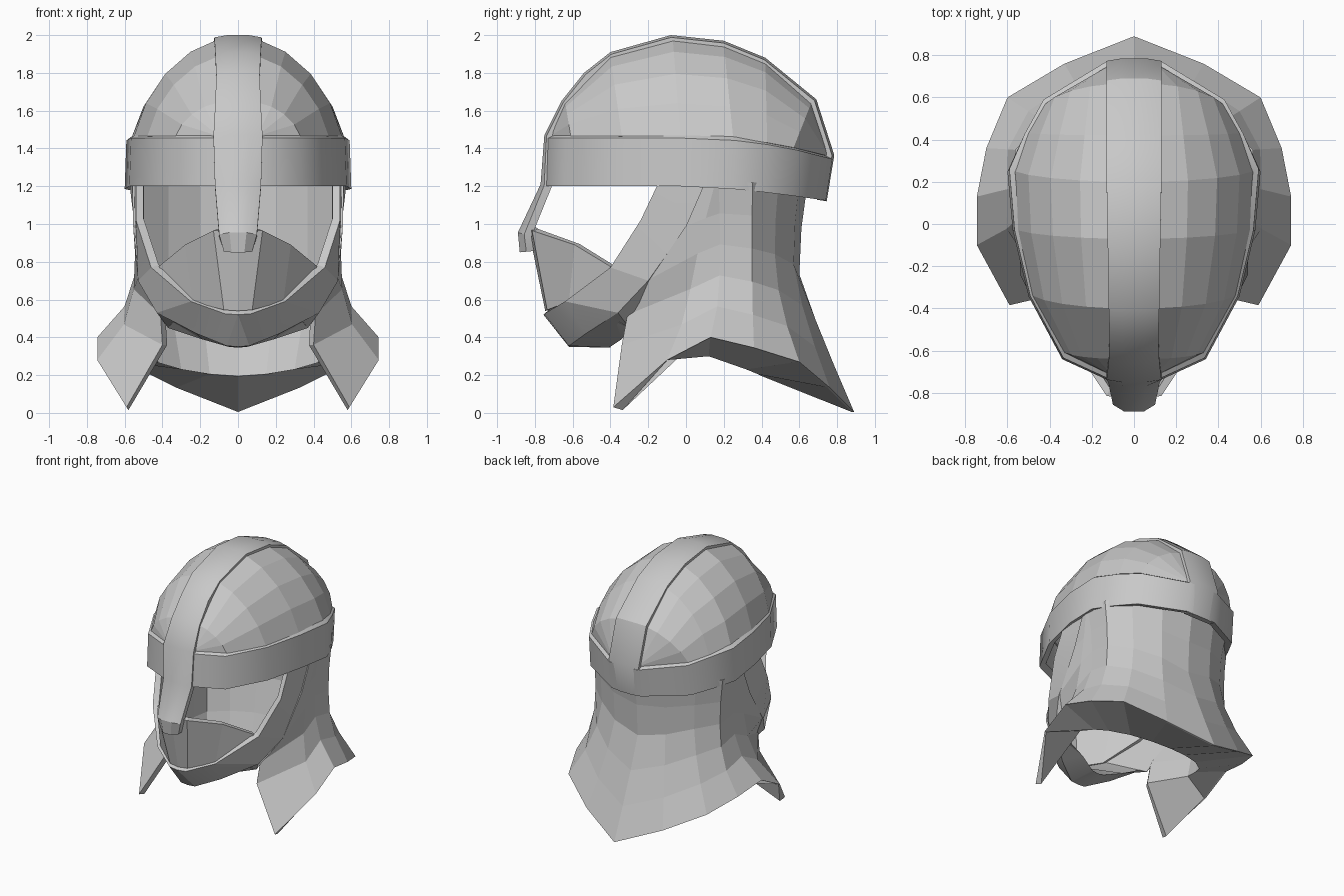
import bpy, bmesh, math
from mathutils import Vector

if "Cube" in bpy.data.objects:
    bpy.data.objects.remove(bpy.data.objects["Cube"])

steel = bpy.data.materials.new("steel_grey")
steel.diffuse_color = (0.58, 0.58, 0.58, 1)
steel.use_nodes = True
steel.node_tree.nodes["Principled BSDF"].inputs["Base Color"].default_value = steel.diffuse_color


def build(name, rows, closed=False, cap_start=False, cap_end=False,
          mirror=True, thick=0, smooth=None):
    """Skin a grid of points (list of columns), then mirror and thicken it."""
    bm = bmesh.new()
    grid = [[bm.verts.new(p) for p in col] for col in rows]
    n = len(grid[0])
    for a, b in zip(grid, grid[1:]):
        for j in range(n if closed else n - 1):
            k = (j + 1) % n
            bm.faces.new((a[j], a[k], b[k], b[j]))
    for use, g in ((cap_start, grid[0]), (cap_end, grid[-1])):
        for k in range(n // 2 - 1 if use else 0):
            bm.faces.new((g[k], g[k + 1], g[n - 2 - k], g[n - 1 - k]))
    bmesh.ops.remove_doubles(bm, verts=bm.verts, dist=0.0005)
    if closed:
        bmesh.ops.recalc_face_normals(bm, faces=bm.faces)
    me = bpy.data.meshes.new(name)
    bm.to_mesh(me)
    bm.free()
    ob = bpy.data.objects.new(name, me)
    bpy.context.collection.objects.link(ob)
    me.materials.append(steel)
    if mirror:
        m = ob.modifiers.new("mirror", 'MIRROR')
        m.merge_threshold = 0.001
    if thick:
        s = ob.modifiers.new("thickness", 'SOLIDIFY')
        s.thickness = thick
        s.offset = -1
    if smooth:
        bpy.ops.object.select_all(action='DESELECT')
        ob.select_set(True)
        bpy.context.view_layer.objects.active = ob
        bpy.ops.object.shade_smooth_by_angle(angle=math.radians(smooth))
    return ob


def band_top(y):
    return 1.475 - 0.11 * max(0, y / 0.77) ** 2


def band_bottom(y):
    return 1.2 - 0.075 * max(0, y / 0.77) ** 1.5


# Dome: arcs from the crest line down to the brow band
crest_line = [(-.715, 1.48), (-.64, 1.645), (-.40, 1.89), (-.07, 1.98),
              (.20, 1.95), (.42, 1.86), (.665, 1.645), (.755, 1.37)]
brow_line = [(.12, -.71), (.33, -.61), (.48, -.34), (.55, -.03),
             (.565, .25), (.50, .43), (.42, .57), (.12, .75)]
dome = []
for (yc, zc), (xb, yb) in zip(crest_line, brow_line):
    zb = band_top(yb) - 0.01
    col = [(0, yc, zc)]
    for j in range(5):
        t = j / 4
        s, c = math.sin(t * math.pi / 2), math.cos(t * math.pi / 2)
        s, c = 0.64 * s + 0.36 * t, 0.68 * c + 0.32 * (1 - t)
        col.append((.1 + (xb - .1) * s, yb + (yc - yb) * c, zb + (zc - zb) * c))
    dome.append(col)
build("dome", dome, thick=0.025)

# Brow band: closed section swept around the head
outline = [(0, -.745), (.13, -.73), (.34, -.635), (.50, -.34), (.575, -.03),
           (.60, .26), (.525, .43), (.435, .59), (.125, .775), (0, .78)]
band = []
for x, y in outline:
    zt, zb = band_top(y), band_bottom(y)
    by = y * 0.955 if y > 0 else y * 1.01
    band.append([(x, by, zb), (x * .985, y, zt - .02),
                 (x * .94, y * .95, zt), (x * .93, by * .93, zb + .015)])
build("brow_band", band, closed=True, smooth=40)

# Crest strip with nose guard: y, z, half width, drop of the side edges
path = [(-.88, .85, .075, .035), (-.89, .955, .10, .035),
        (-.77, 1.21, .122, .02), (-.75, 1.47, .13, .012),
        (-.66, 1.65, .12, .012), (-.54, 1.80, .115, .012),
        (-.40, 1.91, .12, .012), (-.08, 2.0, .125, .012),
        (.20, 1.97, .13, .012), (.42, 1.88, .13, .012),
        (.69, 1.66, .13, .012), (.785, 1.365, .13, .012),
        (.745, 1.12, .12, .012)]
crest = []
for i, (y, z, w, drop) in enumerate(path):
    a, b = path[max(i - 1, 0)], path[min(i + 1, len(path) - 1)]
    t = Vector((0, b[0] - a[0], b[1] - a[1])).normalized()
    nrm = Vector((0, -t.z, t.y))
    p = Vector((0, y, z))
    crest.append([p + nrm * d + Vector((x, 0, 0)) for x, d in
                  ((-w, -.04 - drop), (-w, -drop), (-w * .45, 0),
                   (w * .45, 0), (w, -drop), (w, -.04 - drop))])
build("crest_and_nose_guard", crest, closed=True, cap_start=True, cap_end=True,
      mirror=False, smooth=30)

# Chin strap: front edge, rear edge, inner rear, inner front at each station
strap = [
    [(.54, -.14, 1.23), (.55, .12, 1.23), (.51, .12, 1.23), (.50, -.13, 1.23)],
    [(.54, -.24, 1.02), (.545, .01, 1.00), (.505, .02, 1.00), (.50, -.22, 1.03)],
    [(.46, -.40, .77), (.53, -.20, .70), (.48, -.17, .71), (.42, -.38, .785)],
    [(.25, -.64, .59), (.43, -.36, .53), (.37, -.30, .45), (.23, -.60, .61)],
    [(.07, -.75, .525), (.22, -.53, .42), (.19, -.34, .39), (.065, -.71, .555)],
    [(0, -.755, .52), (.06, -.62, .355), (.05, -.40, .35), (0, -.72, .55)],
    [(0, -.755, .52), (0, -.62, .35), (0, -.40, .345), (0, -.72, .55)]]
build("chin_strap", strap, closed=True, cap_start=True, smooth=20)

# Mouth plate: upper and lower edges from the centre outwards
mouth = [[(0, -.745, .54), (0, -.835, .975)],
         [(.075, -.735, .545), (.13, -.815, .965)],
         [(.24, -.62, .59), (.28, -.59, .89)],
         [(.40, -.41, .75), (.42, -.40, .775)]]
build("mouth_plate", [c[::-1] for c in mouth], thick=0.04)

# Neck guard: outer skin from the waist out to the hem, then under the hem
# to a narrower lining; the first column is the shaped front edge
front = [(.56, .10, 1.22), (.555, .0, .99), (.53, -.19, .71),
         (.41, -.31, .52), (.40, -.34, .36), (.59, -.385, .03)]
front_in = [(.51, .11, 1.22), (.505, .02, .99), (.485, -.16, .71),
            (.385, -.27, .52), (.375, -.30, .36), (.58, -.335, .015)]
guard = [front + front_in[::-1]]
# waist x, y / hem x, y, z / lining x, y, z / flare power
stations = [(.545, .0, .745, -.10, .28, .50, .0, .33, 3),
            (.54, .18, .745, .13, .40, .47, .12, .30, 3),
            (.54, .35, .70, .36, .345, .42, .22, .265, 2.5),
            (.40, .47, .60, .60, .27, .30, .32, .23, 1.7),
            (.22, .57, .33, .76, .135, .15, .38, .205, 1.3),
            (0, .60, 0, .89, .005, 0, .40, .195, 1.1)]
for i, (wx, wy, hx, hy, hz, lx, ly, lz, power) in enumerate(stations):
    col = []
    for t in (0, .2, .4, .6, .8, 1):
        u = (t - .4) / .6
        f = u ** power if u >= 0 else .15 * u * u / .44
        y = wy + (hy - wy) * f + (.17 * (1 - t) ** 2 if i == 0 else 0)
        col.append((wx + (hx - wx) * f, y, 1.22 + (hz - 1.22) * t))
    # inner hem, lining foot, then up the inside
    ix, iy = wx * .92, wy * .92 + (.06 if i == 0 else 0)
    col += [(hx * .985, hy * .985, hz), (lx, ly, lz)]
    for z, s in ((.46, .55), (.72, 1), (.98, 1), (1.22, 1)):
        col.append((lx + (ix - lx) * s, ly + (iy - ly) * s, z))
    guard.append(col)
build("neck_guard", guard, closed=True, cap_start=True)
